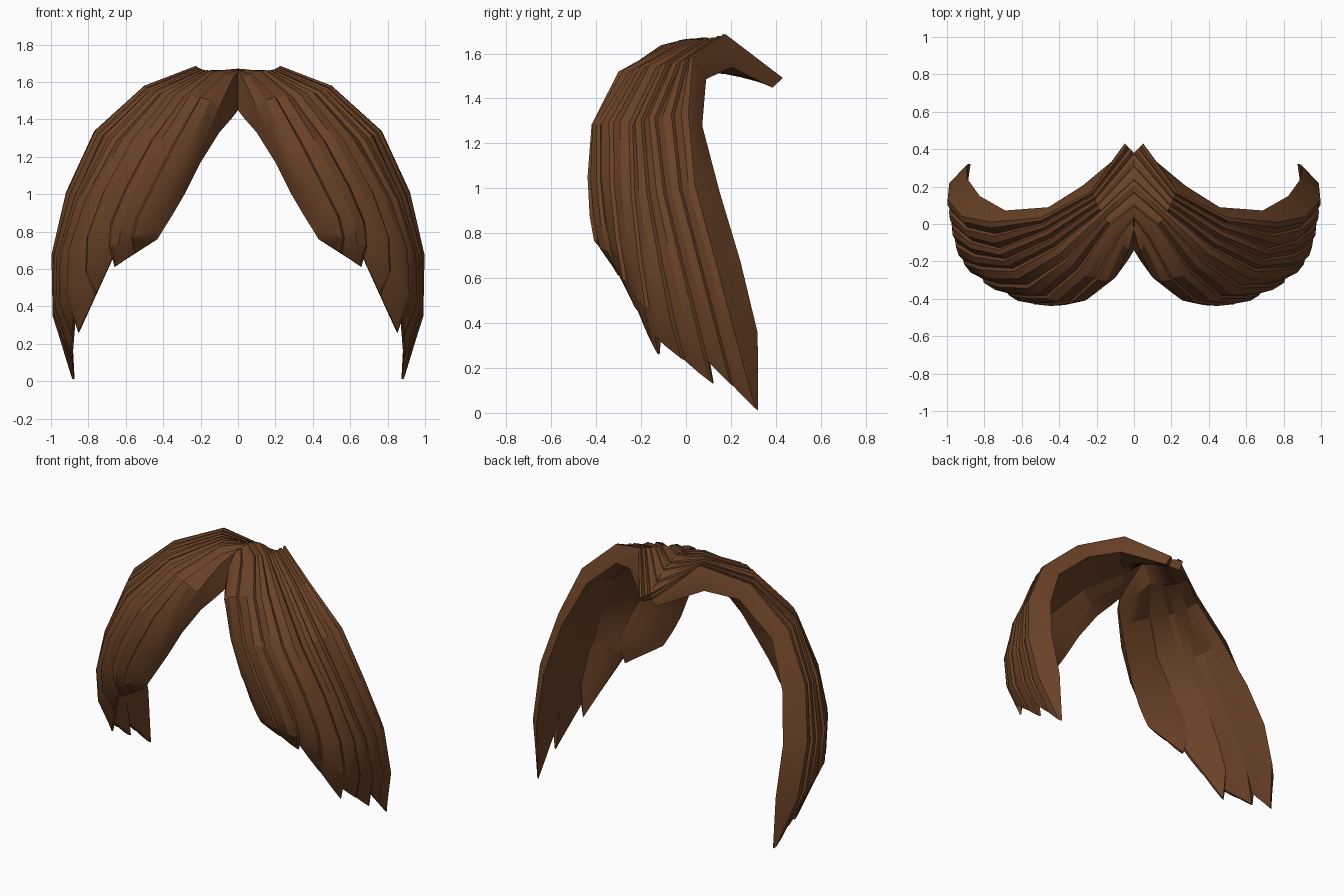
import bpy, bmesh
from mathutils import Vector as V

if "Cube" in bpy.data.objects:
    bpy.data.objects.remove(bpy.data.objects["Cube"])

brown = bpy.data.materials.new("chestnut_brown")
brown.diffuse_color = (0.145, 0.054, 0.02, 1)
brown.use_nodes = True
brown.node_tree.nodes["Principled BSDF"].inputs["Base Color"].default_value = brown.diffuse_color

# Guide paths from the parting to the tips, ordered front edge to back edge
front = [(0, -.03, 1.66), (.03, -.14, 1.62), (.1, -.29, 1.47), (.2, -.37, 1.26),
         (.3, -.4, 1.05), (.39, -.4, .9), (.43, -.39, .82), (.45, -.38, .76)]
temple = [(0, .1, 1.67), (.13, 0, 1.655), (.3, -.24, 1.51), (.47, -.385, 1.28),
          (.6, -.385, 1.04), (.68, -.365, .85), (.69, -.335, .72), (.66, -.3, .61)]
side = [(0, .24, 1.62), (.18, .07, 1.655), (.42, -.12, 1.53), (.65, -.24, 1.28),
        (.82, -.23, .97), (.91, -.2, .69), (.92, -.165, .46), (.855, -.125, .26)]
rear = [(0, .38, 1.51), (.21, .13, 1.665), (.47, -.03, 1.55), (.72, -.13, 1.31),
        (.87, -.09, .98), (.965, -.01, .65), (.97, .06, .38), (.895, .12, .13)]
back = [(.05, .43, 1.49), (.23, .18, 1.68), (.5, .04, 1.575), (.765, .02, 1.335),
        (.915, .05, 1.01), (.99, .14, .68), (.98, .23, .34), (.885, .32, .01)]
# Lower edge of the fringe
fringe = [(0, -.14, 1.45), (.03, -.19, 1.41), (.1, -.25, 1.33), (.2, -.31, 1.17),
          (.28, -.35, 1.01), (.35, -.37, .89), (.4, -.375, .81), (.43, -.37, .76)]

paths = [[V(p) for p in path] for path in (front, temple, side, rear, back)]
fringe = [V(p) for p in fringe]
ROWS = 8
thickness = [.05, .15, .11, .1, .1, .1, .09, .012]
back_flare = [-.02, 0, 0, .02, .065, .085, .08, 0]
bulges = [.16, .1, .05, .02]
ridges = [(0, -.004), (.22, .01), (.46, .007), (.51, -.008), (.76, .01), (.95, .007), (1, -.004)]


def normal(k, j):
    """Outward direction of the hair sheet at path k, row j."""
    along = paths[k][min(j + 1, 7)] - paths[k][max(j - 1, 0)]
    across = paths[min(k + 1, 4)][j] - paths[max(k - 1, 0)][j]
    return along.cross(across).normalized()


def inner_point(k, j):
    if k == 0:
        return fringe[j]
    p = paths[k][j] - normal(k, j) * thickness[j]
    if k == 4:
        p.y += back_flare[j]
    return p


def column(k, j, first):
    """Outer point, inner point and normal; the first side of a lock stops at the notch."""
    out, inn = paths[k][j], inner_point(k, j)
    if j == 7 and first and k > 0:
        out = paths[k][6].lerp(out, .6)
        inn = out - normal(k, 6) * .02
    return out, inn, normal(k, j)


def make_lock(name, k):
    bm = bmesh.new()
    outer, inner = [], []
    for j in range(ROWS):
        o0, i0, n0 = column(k, j, True)
        o1, i1, n1 = column(k + 1, j, False)
        lift = .35 if j in (0, 7) else 1
        bulge = bulges[k] if 2 <= j <= 6 else 0
        orow, irow = [], []
        for s, h in ridges:
            n = n0.lerp(n1, s)
            o = o0.lerp(o1, s) + n * (h * lift + bulge * s * (1 - s))
            i = i0.lerp(i1, s)
            o.x, i.x = max(o.x, 0), max(i.x, 0)
            orow.append(bm.verts.new(o))
            irow.append(bm.verts.new(i))
        outer.append(orow)
        inner.append(irow)
    n = len(ridges)
    for j in range(ROWS - 1):
        for c in range(n - 1):
            a = (outer[j][c], outer[j][c + 1], outer[j + 1][c + 1], outer[j + 1][c])
            b = (inner[j][c], inner[j + 1][c], inner[j + 1][c + 1], inner[j][c + 1])
            bm.faces.new(a[::-1])
            bm.faces.new(b[::-1])
        # Edge walls, only where no neighbouring lock covers them
        if k == 0 or j == ROWS - 2:
            bm.faces.new((outer[j][0], outer[j + 1][0], inner[j + 1][0], inner[j][0])[::-1])
        if k == 3 or j == ROWS - 2:
            bm.faces.new((outer[j][-1], inner[j][-1], inner[j + 1][-1], outer[j + 1][-1])[::-1])
    # Tip cap, and the cap at the crown end of the last lock
    for j in ((0, ROWS - 1) if k == 3 else (ROWS - 1,)):
        for c in range(n - 1):
            f = (outer[j][c], outer[j][c + 1], inner[j][c + 1], inner[j][c])
            bm.faces.new(f if j == 0 else f[::-1])
    # Make the outer surface face away from the head
    bm.normal_update()
    probe = outer[3][2].link_faces[0]
    if probe.normal.dot(normal(k, 3)) < 0:
        bmesh.ops.reverse_faces(bm, faces=bm.faces)
    mesh = bpy.data.meshes.new(name)
    bm.to_mesh(mesh)
    bm.free()
    mesh.materials.append(brown)
    obj = bpy.data.objects.new(name, mesh)
    bpy.context.collection.objects.link(obj)
    bpy.ops.object.select_all(action='DESELECT')
    obj.select_set(True)
    bpy.context.view_layer.objects.active = obj
    bpy.ops.object.shade_smooth_by_angle(angle=.5)
    # Matching lock on the other side of the parting
    mirror = obj.modifiers.new("mirror", 'MIRROR')
    mirror.use_mirror_merge = False


for index, lock in enumerate(("fringe_lock", "temple_lock", "side_lock", "back_lock")):
    make_lock(lock, index)
